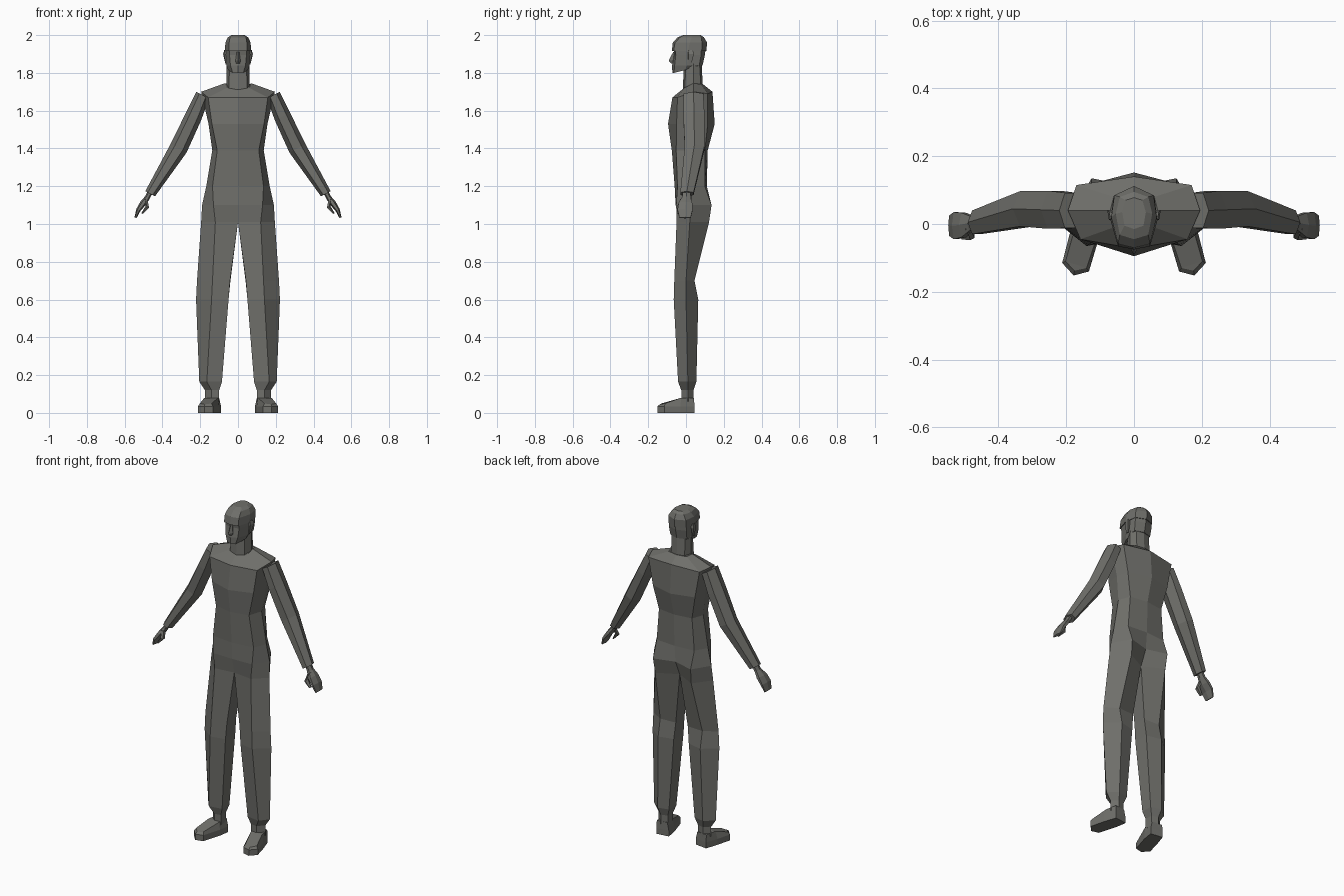
import bpy, bmesh, math
from mathutils import Vector, Matrix

mat = bpy.data.materials.new("dark warm grey")
mat.diffuse_color = (0.16, 0.16, 0.146, 1)


def ring(z, *pts):
    """Half cross-section; a point may carry its own height."""
    return [Vector((p[0], p[1], p[2] if len(p) > 2 else z)) for p in pts]


def finish(name, bm):
    """Mirror across x = 0, weld the seam and make a flat-shaded object."""
    bmesh.ops.mirror(bm, geom=bm.verts[:] + bm.edges[:] + bm.faces[:],
                     matrix=Matrix.Identity(4), merge_dist=0.0005, axis='X')
    bmesh.ops.remove_doubles(bm, verts=bm.verts[:], dist=0.0005)
    bmesh.ops.recalc_face_normals(bm, faces=bm.faces[:])
    me = bpy.data.meshes.new(name)
    bm.to_mesh(me)
    bm.free()
    me.materials.append(mat)
    ob = bpy.data.objects.new(name, me)
    bpy.context.collection.objects.link(ob)
    return ob


def loft(name, rings, top=None):
    """Skin rings of equal length; faces lying on x = 0 are left out."""
    bm = bmesh.new()
    vs = [[bm.verts.new(p) for p in r] for r in rings]
    n = len(vs[0])
    for a, b in zip(vs, vs[1:]):
        for i in range(n):
            j = (i + 1) % n
            quad = (a[i], a[j], b[j], b[i])
            if any(abs(v.co.x) > 1e-5 for v in quad):
                bm.faces.new(quad)
    bm.faces.new(vs[0])
    for idx in (top or [range(n)]):
        bm.faces.new([vs[-1][i] for i in idx])
    return finish(name, bm)


def limb(name, path, sides=6):
    """Tube along an arm; each stop is x, y, z, half width, half depth."""
    u = Vector((0.884, 0, 0.468))
    rings = []
    for x, y, z, ru, ry in path:
        r = []
        for k in range(sides):
            t = 2 * math.pi * k / sides
            r.append(Vector((x, y, z)) + u * ru * math.cos(t)
                     + Vector((0, ry / 0.866 * math.sin(t), 0)))
        rings.append(r)
    return loft(name, rings)


# Legs and torso in one skin: inner front, front, outer, back, inner back
loft("body", [
    ring(.06, (.10, -.02), (.14, -.025), (.175, .01), (.14, .04), (.10, .03)),
    ring(.12, (.10, -.02), (.14, -.025), (.175, .01), (.14, .04), (.10, .03)),
    ring(.165, (.085, -.03), (.165, -.042), (.205, .01), (.15, .055), (.085, .04)),
    ring(.60, (.05, -.048), (.14, -.065), (.222, .0), (.14, .065), (.05, .045)),
    ring(.70, (.042, -.045), (.135, -.062), (.217, .0), (.14, .045), (.04, .04)),
    ring(1.01, (0, -.035), (.12, -.05), (.195, .02), (.12, .122), (0, .06)),
    ring(1.10, (0, -.055), (.13, -.052), (.19, .03), (.125, .135), (0, .10)),
    ring(1.20, (0, -.06), (.135, -.045), (.168, .03), (.125, .10), (0, .11)),
    ring(1.39, (0, -.075), (.11, -.052), (.136, .03), (.11, .10), (0, .115)),
    ring(1.53, (0, -.095), (.138, -.05), (.156, .04), (.14, .115), (0, .152)),
    ring(1.67, (0, -.072), (.158, -.045), (.195, .04, 1.70),
         (.17, .115, 1.69), (0, .14, 1.70)),
    ring(1.73, (0, -.02, 1.71), (.06, -.01, 1.72), (.07, .04, 1.745),
         (.06, .08, 1.74), (0, .09, 1.74)),
])

# Shoes: heel in, heel out, ankle out, toe out, tip, toe in, ankle in
loft("foot", [
    ring(0, (.09, .035), (.165, .045), (.19, -.03), (.212, -.115),
         (.178, -.152), (.133, -.14), (.10, -.03)),
    ring(.035, (.09, .035), (.165, .045), (.19, -.03), (.212, -.115),
         (.178, -.152), (.133, -.14), (.10, -.03)),
    ring(.08, (.10, .035), (.165, .042), (.178, -.025), (.202, -.11, .05),
         (.176, -.138, .045), (.14, -.13, .05), (.105, -.025)),
], top=[(0, 1, 2, 6), (2, 3, 5, 6), (3, 4, 5)])

# Sleeves, hands and thumbs
limb("arm", [(.187, .04, 1.682, .038, .052), (.235, .042, 1.57, .045, .056),
             (.315, .045, 1.40, .048, .052), (.465, .005, 1.16, .029, .035)])
limb("hand", [(.462, .005, 1.175, .014, .02), (.48, .002, 1.14, .014, .022),
              (.502, -.003, 1.11, .017, .036), (.527, -.005, 1.075, .012, .04),
              (.543, -.005, 1.033, .006, .03)])
limb("thumb", [(.487, -.015, 1.13, .012, .014), (.479, -.032, 1.09, .012, .014),
               (.507, -.036, 1.055, .005, .009)], sides=5)

# Neck
loft("neck", [
    ring(1.70, (0, -.018), (.048, -.008), (.063, .04), (.045, .08), (0, .09)),
    ring(1.85, (0, -.01), (.045, 0), (.06, .04), (.045, .072), (0, .083)),
])

# Face and skull, from jaw to below the hair
loft("head", [
    ring(1.80, (0, -.072), (.028, -.064), (.052, -.005, 1.815),
         (.05, .03, 1.83), (0, .04, 1.83)),
    ring(1.84, (0, -.074), (.04, -.06), (.062, .005), (.055, .07), (0, .088)),
    ring(1.895, (0, -.062), (.045, -.054), (.065, .01), (.058, .08), (0, .10)),
    ring(1.93, (0, -.066), (.045, -.058), (.064, .01), (.058, .08), (0, .104)),
])

# Short hair with a slight rim over the brow
loft("hair", [
    ring(1.915, (0, -.075), (.047, -.066), (.069, .01), (.06, .083), (0, .107)),
    ring(1.96, (0, -.07), (.047, -.058), (.067, .02), (.058, .085), (0, .112)),
    ring(1.988, (0, -.045), (.042, -.032), (.054, .03), (.042, .08), (0, .095)),
    ring(2.0, (0, -.015), (.028, -.005), (.035, .035), (.025, .07), (0, .078)),
])

# Nose wedge
loft("nose", [
    ring(1.85, (0, -.06), (0, -.078), (.014, -.066), (.012, -.055)),
    ring(1.865, (0, -.06), (0, -.092), (.013, -.068), (.011, -.055)),
    ring(1.91, (0, -.05), (0, -.068), (.007, -.062), (.006, -.05)),
])

# Ears
loft("ear", [
    ring(1.845, (.055, .012), (.066, .012), (.066, .028), (.055, .028)),
    ring(1.90, (.055, .008), (.074, .012), (.079, .042), (.055, .04)),
    ring(1.92, (.055, .012), (.070, .015), (.073, .036), (.055, .036)),
])
